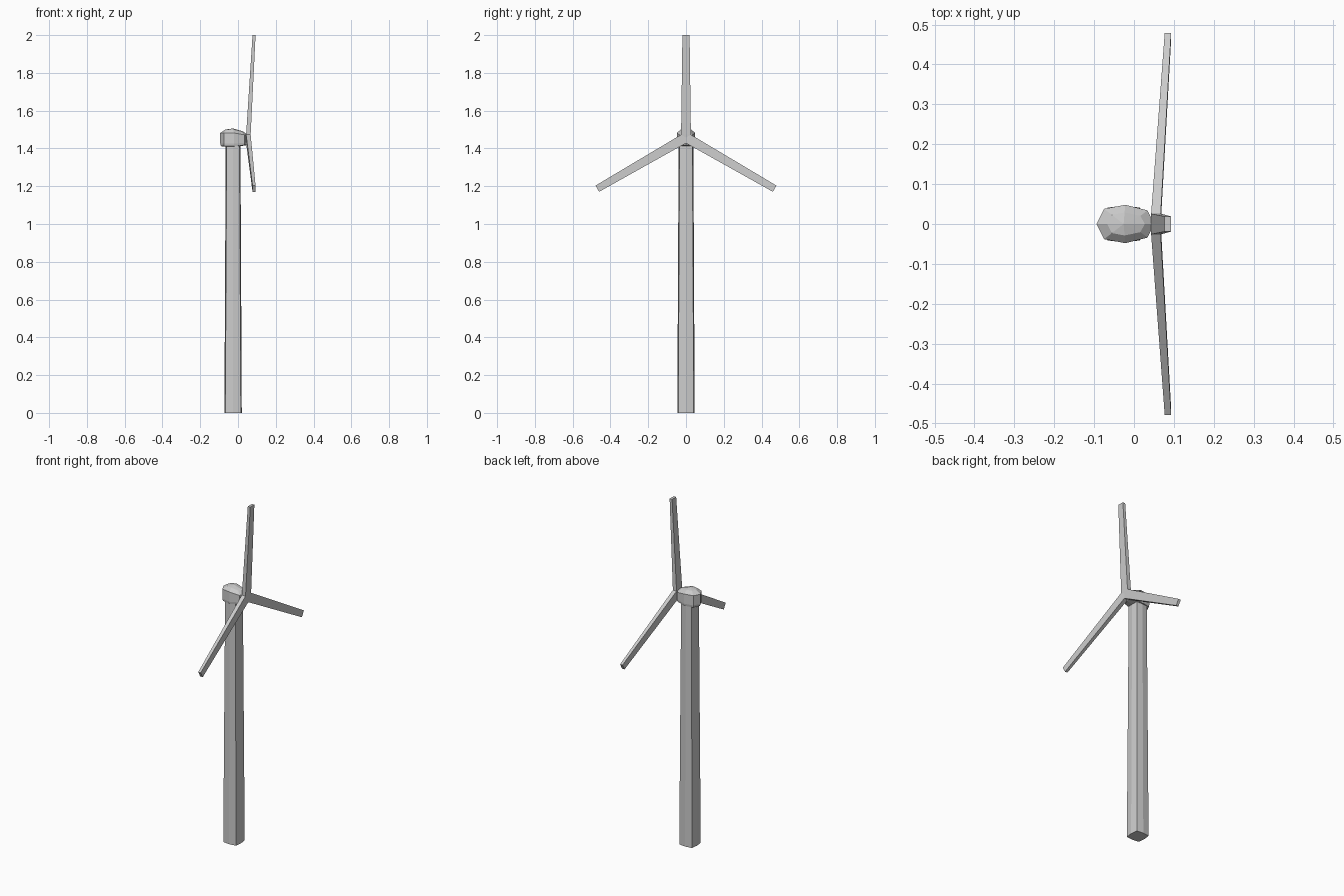
import bpy, bmesh
from math import sin, cos, pi

if "Cube" in bpy.data.objects:
    bpy.data.objects.remove(bpy.data.objects["Cube"])


def make_object(name, bm):
    bmesh.ops.recalc_face_normals(bm, faces=bm.faces)
    mesh = bpy.data.meshes.new(name)
    bm.to_mesh(mesh)
    bm.free()
    obj = bpy.data.objects.new(name, mesh)
    bpy.context.collection.objects.link(obj)
    return obj


def loft(name, rings, bottom=None, top=None):
    """Join rings of points; close ends flat or with a centre point."""
    bm = bmesh.new()
    loops = [[bm.verts.new(p) for p in r] for r in rings]
    n = len(loops[0])
    for a, b in zip(loops, loops[1:]):
        for i in range(n):
            j = (i + 1) % n
            bm.faces.new((a[i], a[j], b[j], b[i]))
    for loop, tip in ((loops[0], bottom), (loops[-1], top)):
        if tip is None:
            bm.faces.new(loop)
        else:
            c = bm.verts.new(tip)
            for i in range(n):
                bm.faces.new((loop[i], loop[(i + 1) % n], c))
    return make_object(name, bm)


CX = -0.026  # tower axis


# Tower: square with slightly bulged sides, tapering upward
def tower_ring(corner, mid, z):
    ring = []
    for i in range(8):
        a = i * pi / 4
        r = mid if i % 2 == 0 else corner * 2 ** 0.5
        ring.append((CX + r * cos(a), r * sin(a), z))
    return ring


loft("tower", [tower_ring(0.041, 0.046, 0), tower_ring(0.034, 0.039, 1.42)])

# Nacelle: faceted housing, blunt at the back, narrowing to the hub
half = [(-0.094, 0), (-0.075, -0.038), (-0.022, -0.048), (0.034, -0.034), (0.05, 0)]
outline = half + [(x, -y) for x, y in half[-2:0:-1]]


def nacelle_ring(s, z, z_front):
    return [(CX + (x - CX) * (s if x < 0.03 else min(1, s + 0.1)), y * s,
             z_front if x > 0.03 else z) for x, y in outline]


loft("nacelle",
     [nacelle_ring(0.95, 1.412, 1.418), nacelle_ring(1, 1.425, 1.43),
      nacelle_ring(1, 1.482, 1.472), nacelle_ring(0.6, 1.5, 1.49)],
     bottom=(CX, 0, 1.406), top=(CX, 0, 1.506))

# Rotor: three blades swept forward from a shared hub
ZC, R = 1.458, 0.542
bm = bmesh.new()


def rotor_side(x_mid, x_root, x_tip):
    def point(x, radial, side, a):
        return bm.verts.new((x, radial * sin(a) + side * cos(a),
                             ZC + radial * cos(a) - side * sin(a)))
    centre = bm.verts.new((x_mid, 0, ZC))
    angles = [k * 2 * pi / 3 for k in range(3)]
    crotch = [point(x_root, 0.03, 0, a + pi / 3) for a in angles]
    tips = [[point(x_tip, R, s * 0.019, a) for s in (-1, 1)] for a in angles]
    loop = []
    for k in range(3):
        left, right = crotch[k - 1], crotch[k]
        bm.faces.new((centre, left, right))
        bm.faces.new((left, tips[k][0], tips[k][1], right))
        loop += [left, tips[k][0], tips[k][1]]
    return loop


back = rotor_side(0.042, 0.043, 0.077)
front = rotor_side(0.066, 0.067, 0.093)
for i in range(9):
    j = (i + 1) % 9
    bm.faces.new((back[i], back[j], front[j], front[i]))
make_object("rotor", bm)
